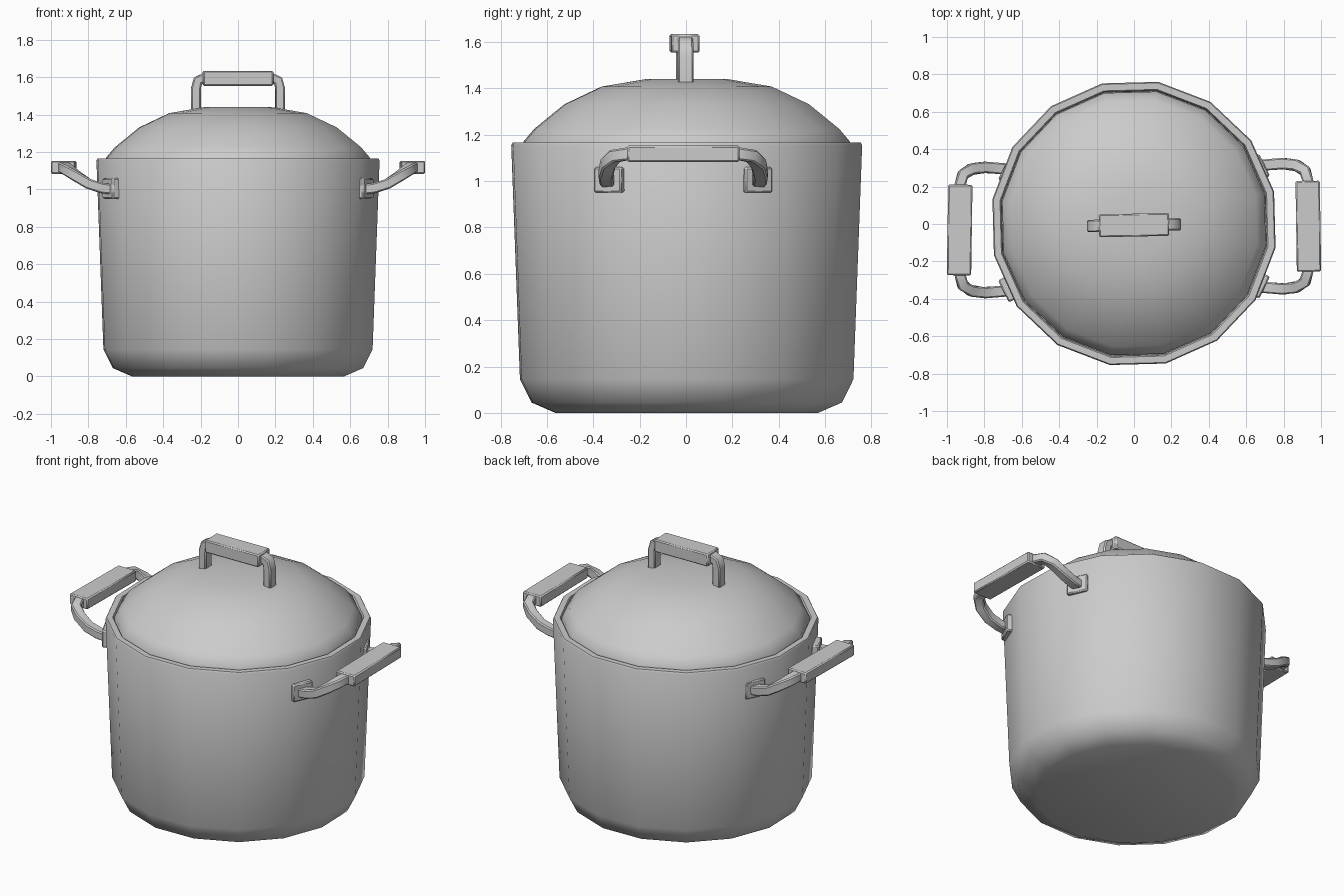
import bpy, bmesh, math
from mathutils import Vector, Matrix

if "Cube" in bpy.data.objects:
    bpy.data.objects.remove(bpy.data.objects["Cube"])

SIDES = 16
TURN = math.radians(12.8)   # facet rotation of the pot


def finish(name, bm, bevel=0.0, angle=50):
    bmesh.ops.recalc_face_normals(bm, faces=bm.faces)
    me = bpy.data.meshes.new(name)
    bm.to_mesh(me)
    bm.free()
    ob = bpy.data.objects.new(name, me)
    bpy.context.collection.objects.link(ob)
    if bevel:
        mod = ob.modifiers.new("bevel", 'BEVEL')
        mod.width, mod.segments = bevel, 1
        mod.limit_method, mod.angle_limit = 'ANGLE', math.radians(50)
    bpy.ops.object.select_all(action='DESELECT')
    ob.select_set(True)
    bpy.context.view_layer.objects.active = ob
    bpy.ops.object.shade_smooth_by_angle(angle=math.radians(angle))
    return ob


def lathe(name, profile):
    """Revolve (radius, z) points, capping both ends."""
    bm = bmesh.new()
    rings = [[bm.verts.new((r * math.cos(TURN + math.tau * i / SIDES),
                            r * math.sin(TURN + math.tau * i / SIDES) + 0.003, z))
              for i in range(SIDES)] for r, z in profile]
    for a, b in zip(rings, rings[1:]):
        for i in range(SIDES):
            j = (i + 1) % SIDES
            bm.faces.new((a[i], a[j], b[j], b[i]))
    bm.faces.new(rings[0])
    bm.faces.new(rings[-1])
    return finish(name, bm)


def sweep(name, path, ref, w, h, place):
    """Rectangular bar along a path; h is measured along ref."""
    bm = bmesh.new()
    pts = [Vector(p) for p in path]
    ref, rings = Vector(ref), []
    for i, p in enumerate(pts):
        t = (pts[min(i + 1, len(pts) - 1)] - pts[max(i - 1, 0)]).normalized()
        a = t.cross(ref).normalized()
        b = a.cross(t)
        rings.append([bm.verts.new(p + a * (w / 2 * u) + b * (h / 2 * v))
                      for u, v in ((-1, -1), (1, -1), (1, 1), (-1, 1))])
    for r, s in zip(rings, rings[1:]):
        for i in range(4):
            bm.faces.new((r[i], r[i - 1], s[i - 1], s[i]))
    bm.faces.new(rings[0])
    bm.faces.new(rings[-1])
    bm.transform(place)
    return finish(name, bm, 0.007)


def box(name, centre, size, place, turn=0.0):
    bm = bmesh.new()
    bmesh.ops.create_cube(bm, size=1)
    bm.transform(place @ Matrix.Translation(centre) @ Matrix.Rotation(turn, 4, 'Z')
                 @ Matrix.Diagonal((*size, 1)))
    return finish(name, bm, 0.007, 30)


# Pot body with rolled rim
lathe("pot_body", [(0.575, 0), (0.68, 0.045), (0.73, 0.145), (0.768, 1.155),
                   (0.762, 1.166), (0.727, 1.166), (0.72, 1.155), (0.718, 1.13)])

# Domed lid
lathe("lid", [(0.715, 1.12), (0.715, 1.17), (0.668, 1.225), (0.535, 1.332),
              (0.372, 1.408), (0.18, 1.44)])

# Side handles: bar, grip and two mounting plates each
half = [(0.67, 0.325, 1.0), (0.73, 0.33, 1.007), (0.80, 0.335, 1.03),
        (0.87, 0.325, 1.075), (0.915, 0.295, 1.108), (0.93, 0.24, 1.118)]
bar = half + [(x, -y, z) for x, y, z in reversed(half)]
for side, sx, dy in (("right", 1, -0.012), ("left", -1, -0.032)):
    place = Matrix.Translation((0, dy, 0)) @ Matrix.Diagonal((sx, 1, 1, 1))
    sweep(side + "_handle_bar", bar, (0, 0, 1), 0.06, 0.055, place)
    box(side + "_handle_grip", (0.932, 0, 1.118), (0.13, 0.485, 0.07), place, 0.015)
    for end, sy in (("back", 1), ("front", -1)):
        box(f"{side}_handle_plate_{end}", (0.678, 0.318 * sy, 1.005),
            (0.045, 0.13, 0.11), place, sy * math.radians(26))

# Lid handle
place = Matrix.Translation((0, -0.006, 0)) @ Matrix.Rotation(0.02, 4, 'Z')
half = [(0.225, 0, 1.40), (0.225, 0, 1.54), (0.215, 0, 1.582), (0.18, 0, 1.598)]
sweep("lid_handle_bar", half + [(-x, y, z) for x, y, z in reversed(half)],
      (0, 1, 0), 0.052, 0.066, place)
box("lid_handle_grip", (0, 0, 1.594), (0.375, 0.122, 0.08), place)
